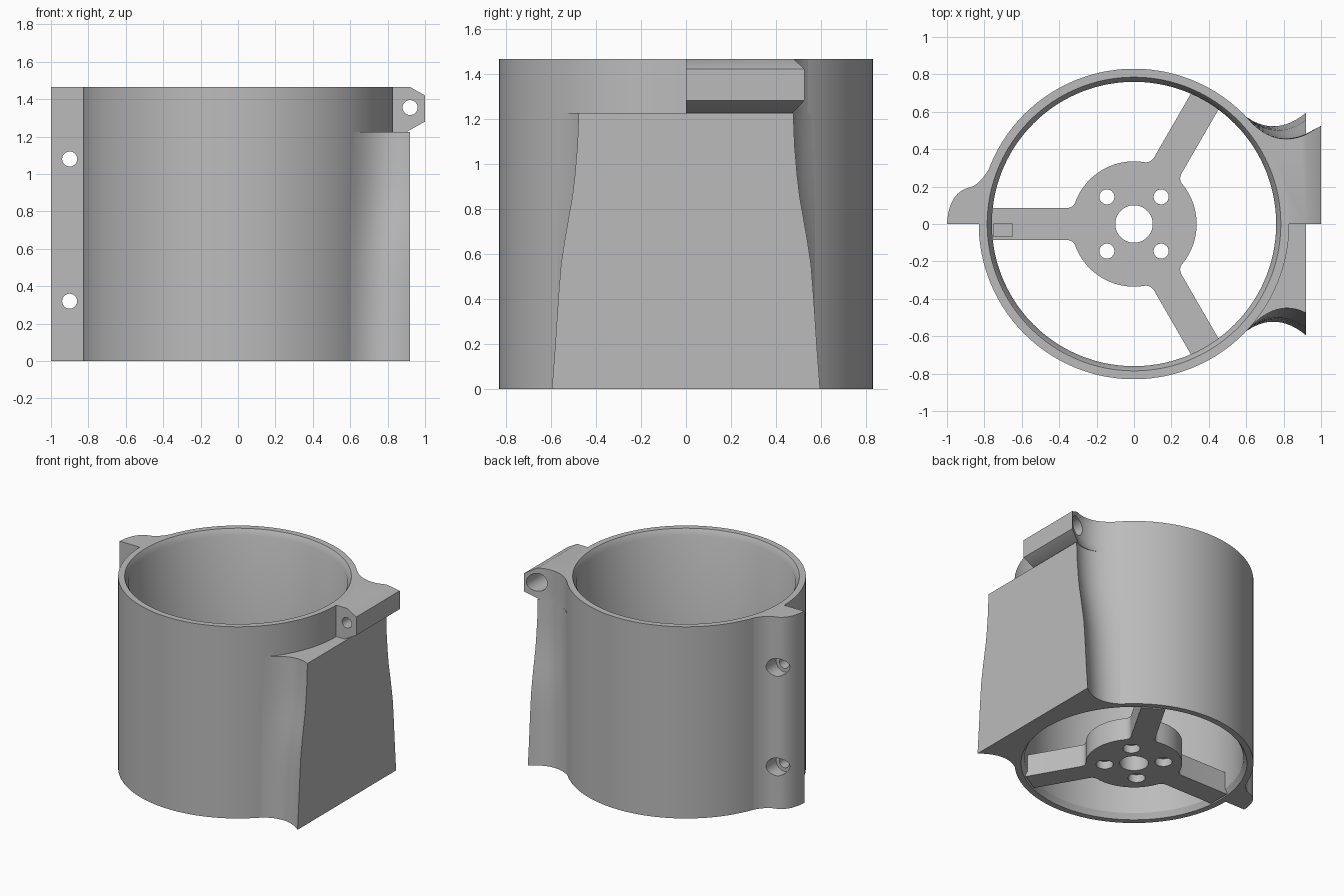
import bpy
import bmesh
from math import sin, cos, pi, radians, sqrt
from mathutils import Matrix, Vector

cube = bpy.data.objects.get("Cube")
if cube:
    bpy.data.objects.remove(cube, do_unlink=True)

HEIGHT = 1.465
OUTER = 0.83
BORE = 0.76
EMBED = 0.79   # radius inside the wall where attached parts end

grey = bpy.data.materials.new("plain_grey")
grey.use_nodes = True
grey.diffuse_color = (0.5, 0.5, 0.5, 1)
grey.node_tree.nodes["Principled BSDF"].inputs["Base Color"].default_value = (0.5, 0.5, 0.5, 1)


def add_object(name, bm):
    bmesh.ops.recalc_face_normals(bm, faces=bm.faces)
    mesh = bpy.data.meshes.new(name)
    bm.to_mesh(mesh)
    bm.free()
    obj = bpy.data.objects.new(name, mesh)
    mesh.materials.append(grey)
    bpy.context.collection.objects.link(obj)
    return obj


def bridge(bm, a, b):
    n = len(a)
    for i in range(n):
        bm.faces.new((a[i], a[(i + 1) % n], b[(i + 1) % n], b[i]))


def loft(name, layers):
    """Closed solid through (z, outline) layers with equal point counts."""
    bm = bmesh.new()
    rings = [[bm.verts.new((x, y, z)) for x, y in pts] for z, pts in layers]
    for a, b in zip(rings, rings[1:]):
        bridge(bm, a, b)
    bm.faces.new(rings[0])
    bm.faces.new(rings[-1])
    return add_object(name, bm)


def lathe(name, profile, sides=160):
    bm = bmesh.new()
    rings = [[bm.verts.new((r * cos(2 * pi * i / sides), r * sin(2 * pi * i / sides), z))
              for i in range(sides)] for r, z in profile]
    for a, b in zip(rings, rings[1:] + rings[:1]):
        bridge(bm, a, b)
    return add_object(name, bm)


def bezier(p0, p1, p2, steps=12, end=1.0):
    a, b, c = Vector(p0), Vector(p1), Vector(p2)
    out = []
    for i in range(steps + 1):
        t = end * i / steps
        out.append(tuple(a * (1 - t) ** 2 + b * 2 * t * (1 - t) + c * t * t))
    return out


def arc(radius, start, stop, steps=16):
    angles = [radians(start + (stop - start) * i / steps) for i in range(steps + 1)]
    return [(radius * cos(a), radius * sin(a)) for a in angles]


def cut(target, pieces):
    """Subtract cylinders given as (radius, start, end)."""
    for radius, start, end in pieces:
        p, q = Vector(start), Vector(end)
        bm = bmesh.new()
        turn = (q - p).to_track_quat('Z', 'Y').to_matrix().to_4x4()
        bmesh.ops.create_cone(bm, cap_ends=True, segments=40, radius1=radius, radius2=radius,
                              depth=(q - p).length,
                              matrix=Matrix.Translation((p + q) / 2) @ turn)
        subtract(target, add_object("hole_cutter", bm))


def subtract(target, cutter):
    cutter.hide_render = True
    mod = target.modifiers.new("cut", 'BOOLEAN')
    mod.operation = 'DIFFERENCE'
    mod.solver = 'EXACT'
    mod.object = cutter
    bpy.context.view_layer.objects.active = target
    bpy.ops.object.modifier_apply(modifier=mod.name)
    bpy.data.objects.remove(cutter, do_unlink=True)


# Duct with chamfered bore at both ends
duct = lathe("duct", [(OUTER, 0), (OUTER, HEIGHT), (0.785, HEIGHT),
                      (BORE, HEIGHT - 0.045), (BORE, 0.04), (0.785, 0)])


# Mounting block: flared sides with concave fillets onto the duct
def block_outline(w):
    side = bezier((0.6, 0.573), (0.76, 0.392 + (w - 0.475) * 0.58), (0.92, w))
    return ([(x, -y) for x, y in side] + side[::-1] + arc(EMBED, 43, -43))


widths = [(0, 0.595), (0.2, 0.58), (0.4, 0.567), (0.55, 0.555), (0.65, 0.54), (0.75, 0.523),
          (0.85, 0.505), (0.95, 0.493), (1.08, 0.482), (1.225, 0.476)]
block = loft("mounting_block", [(z, block_outline(w)) for z, w in widths])


# Upper ear with bevelled outer edge
def ear_outline(reach):
    end = (sqrt(0.1156 + 0.16 * (reach - 0.62)) - 0.34) / 0.08
    side = bezier((0.62, 0.55), (0.79, 0.3725), (1.0, 0.525), end=end)
    return [(reach, 0)] + side[::-1] + arc(EMBED, 41, 0)


ear = loft("clamp_ear", [(z, ear_outline(x)) for z, x in
                         [(1.22, 0.893), (1.28, 1.0), (1.42, 1.0), (HEIGHT, 0.92)]])
cut(ear, [(0.04, (0.92, -0.1, 1.355), (0.92, 0.7, 1.355)),
          (0.068, (0.92, 0.3, 1.355), (0.92, 0.7, 1.355))])

# Side flange with two counterbored screw holes
flange_plan = (bezier((-1, 0), (-0.99, 0.17), (-0.88, 0.195)) +
               bezier((-0.88, 0.195), (-0.80, 0.215), (-0.73, 0.39))[1:] +
               arc(EMBED, 153, 180))
flange = loft("side_flange", [(0, flange_plan), (HEIGHT, flange_plan)])
for z in (0.32, 1.08):
    cut(flange, [(0.04, (-0.9, -0.1, z), (-0.9, 0.4, z)),
                 (0.068, (-0.9, 0.1, z), (-0.9, 0.4, z))])

# Motor spider: round hub and three filleted arms
HUB, HALF, THICK = 0.335, 0.085, 0.17
root = sqrt(HUB ** 2 - HALF ** 2)
fillet = bezier((root + 0.04, HALF), (root, HALF), (HUB * cos(0.37), HUB * sin(0.37)), 6)
arm = [(x, -y) for x, y in fillet[::-1]] + [(0.77, -HALF), (0.77, HALF)] + fillet
spider_plan = []
for angle in (60, 180, 300):
    c, s = cos(radians(angle)), sin(radians(angle))
    spider_plan += [(x * c - y * s, x * s + y * c) for x, y in arm]
    spider_plan += arc(HUB, angle + 24, angle + 96, 24)
spider = loft("motor_spider", [(0, spider_plan), (THICK, spider_plan)])
cut(spider, [(0.1, (0, 0, -0.1), (0, 0, 0.4))])
for x in (-0.145, 0.145):
    for y in (-0.145, 0.145):
        cut(spider, [(0.04, (x, y, -0.1), (x, y, 0.4)),
                     (0.06, (x, y, -0.1), (x, y, 0.06))])

# Small cable notch near the tip of the side arm
bm = bmesh.new()
bmesh.ops.create_cube(bm, size=1, matrix=Matrix.Translation((-0.7, -0.033, THICK)) @
                      Matrix.Diagonal((0.1, 0.065, 0.06, 1)))
subtract(spider, add_object("notch_cutter", bm))

# Smooth curved walls, keep crisp edges
for obj in (duct, block, ear, flange, spider):
    bpy.ops.object.select_all(action='DESELECT')
    obj.select_set(True)
    bpy.context.view_layer.objects.active = obj
    bpy.ops.object.shade_smooth_by_angle(angle=radians(30))
